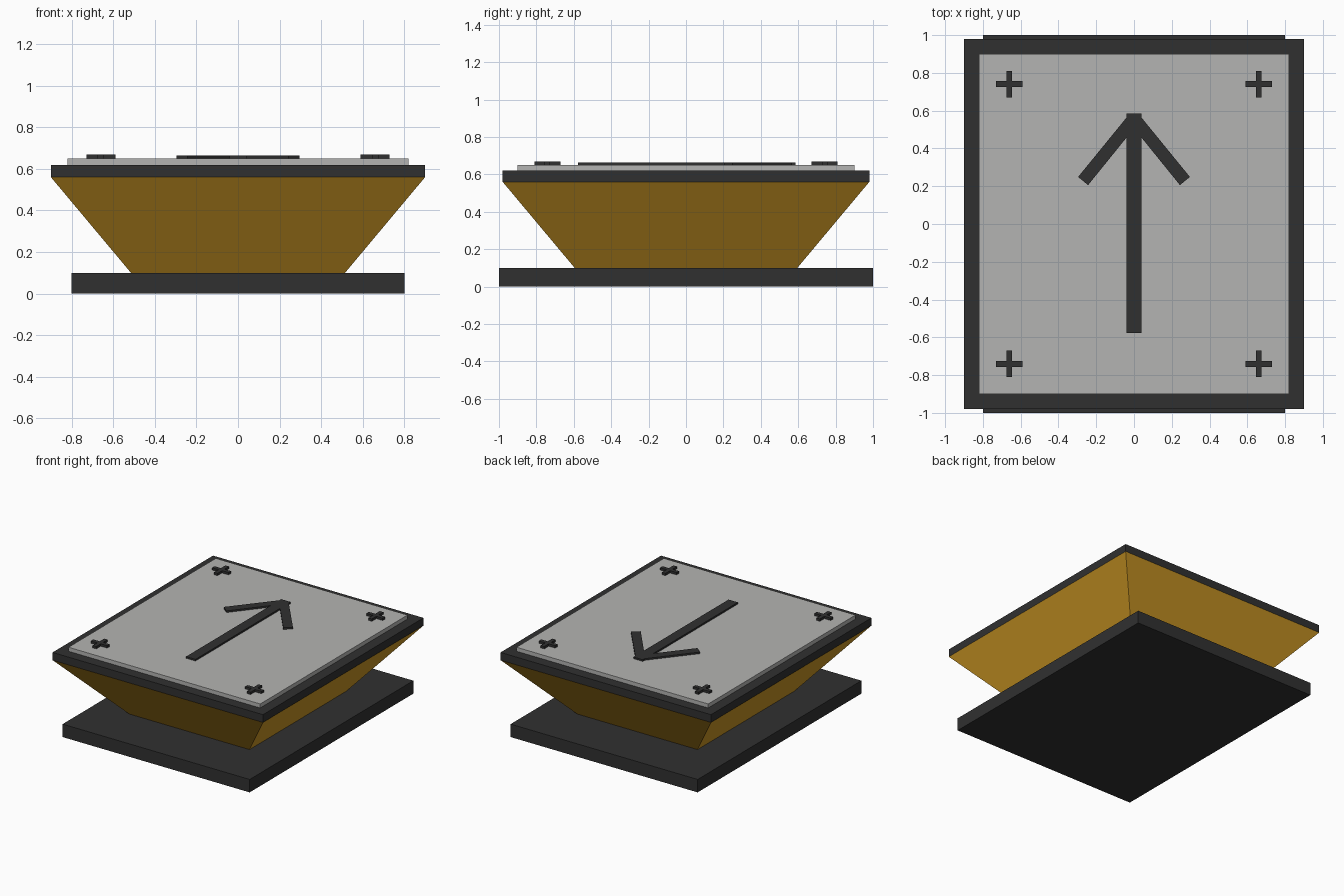
import bpy, bmesh

if "Cube" in bpy.data.objects:
    bpy.data.objects.remove(bpy.data.objects["Cube"])


def material(name, rgb):
    m = bpy.data.materials.new(name)
    m.diffuse_color = (*rgb, 1)
    m.use_nodes = True
    m.node_tree.nodes["Principled BSDF"].inputs["Base Color"].default_value = m.diffuse_color
    return m


DARK = material("charcoal", (0.030, 0.030, 0.030))
GREY = material("light grey", (0.455, 0.455, 0.445))
GOLD = material("ochre", (0.68, 0.35, 0.021))


def loft(name, lower, upper, z0, z1, mat):
    """Closed solid between two outlines with the same number of points."""
    bm = bmesh.new()
    a = [bm.verts.new((x, y, z0)) for x, y in lower]
    b = [bm.verts.new((x, y, z1)) for x, y in upper]
    n = len(a)
    bm.faces.new(a[::-1])
    bm.faces.new(b)
    for i in range(n):
        j = (i + 1) % n
        bm.faces.new((a[i], a[j], b[j], b[i]))
    bmesh.ops.recalc_face_normals(bm, faces=bm.faces)
    mesh = bpy.data.meshes.new(name)
    bm.to_mesh(mesh)
    bm.free()
    mesh.materials.append(mat)
    ob = bpy.data.objects.new(name, mesh)
    bpy.context.collection.objects.link(ob)
    return ob


def rect(x, y):
    return [(-x, -y), (x, -y), (x, y), (-x, y)]


def slab(name, outline, z0, z1, mat):
    return loft(name, outline, outline, z0, z1, mat)


# Stacked body: base, flared pedestal, rim and top plate
slab("base", rect(0.8, 1.0), 0, 0.1, DARK)
loft("flared_pedestal", rect(0.515, 0.595), rect(0.9, 0.98), 0.1, 0.56, GOLD)
slab("rim", rect(0.9, 0.98), 0.56, 0.62, DARK)
slab("top_plate", rect(0.82, 0.9), 0.62, 0.651, GREY)

# Raised arrow, mirrored from its right half
half = [(0.04, -0.577), (0.04, 0.457), (0.243, 0.206),
        (0.296, 0.249), (0.04, 0.563), (0.04, 0.585)]
arrow = half + [(-x, y) for x, y in reversed(half)]
slab("arrow", arrow, 0.651, 0.664, DARK)

# Raised cross in each corner
w, r = 0.015, 0.07
arm = [(w, -r), (w, -w), (r, -w), (r, w), (w, w), (w, r)]
cross = arm + [(-x, y) for x, y in reversed(arm)]
for sx, side in ((-1, "left"), (1, "right")):
    for sy, end in ((-1, "front"), (1, "back")):
        pts = [(x + sx * 0.66, y + sy * 0.741) for x, y in cross]
        slab(f"cross_{end}_{side}", pts, 0.651, 0.669, DARK)
